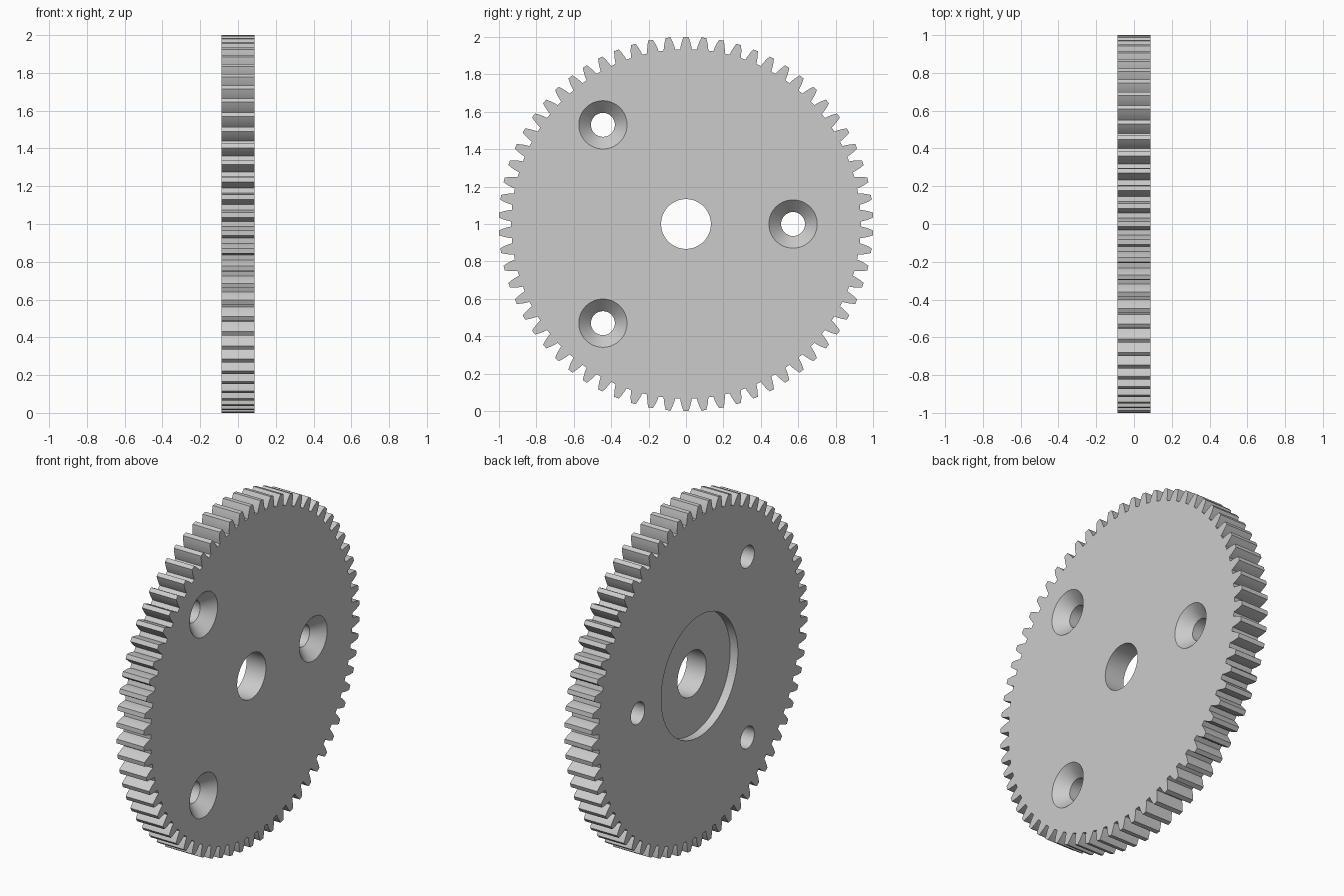
import bpy
import bmesh
import math
from mathutils import Matrix

if "Cube" in bpy.data.objects:
    bpy.data.objects.remove(bpy.data.objects["Cube"], do_unlink=True)

TEETH = 66
HALF = 0.088          # half thickness of the wheel
HUB_Z = 1.0           # height of the axle

steel = bpy.data.materials.new("plain grey")
steel.use_nodes = True
grey = (0.6, 0.6, 0.6, 1.0)
steel.diffuse_color = grey
steel.node_tree.nodes["Principled BSDF"].inputs["Base Color"].default_value = grey


def make_object(name, bm):
    bmesh.ops.recalc_face_normals(bm, faces=bm.faces)
    mesh = bpy.data.meshes.new(name)
    bm.to_mesh(mesh)
    bm.free()
    mesh.materials.append(steel)
    obj = bpy.data.objects.new(name, mesh)
    bpy.context.collection.objects.link(obj)
    return obj


def turned(name, profile, y=0.0, z=HUB_Z, sides=64):
    """Closed solid turned around the x axis from (x, radius) pairs."""
    bm = bmesh.new()
    rings = []
    for x, r in profile:
        rings.append([bm.verts.new((x, y + r * math.cos(a), z + r * math.sin(a)))
                      for a in (math.tau * i / sides for i in range(sides))])
    for low, high in zip(rings, rings[1:]):
        for i in range(sides):
            j = (i + 1) % sides
            bm.faces.new((low[i], low[j], high[j], high[i]))
    bm.faces.new(rings[0])
    bm.faces.new(rings[-1])
    return make_object(name, bm)


# Toothed blank: one curved flank, mirrored and repeated around the rim
flank = [(0.934, 0.031), (0.952, 0.028), (0.971, 0.0232), (0.988, 0.0175), (1.0, 0.013)]
tooth = [(r, -w) for r, w in flank] + [(r, w) for r, w in reversed(flank)]
bm = bmesh.new()
outline = []
for k in range(TEETH):
    middle = math.pi / 2 + math.tau * k / TEETH
    for r, w in tooth:
        a = middle + w / r
        outline.append(bm.verts.new((-HALF, r * math.cos(a), HUB_Z + r * math.sin(a))))
face = bm.faces.new(outline)
side = bmesh.ops.extrude_face_region(bm, geom=[face], use_keep_orig=True)
moved = [v for v in side["geom"] if isinstance(v, bmesh.types.BMVert)]
bmesh.ops.transform(bm, matrix=Matrix.Translation((2 * HALF, 0, 0)), verts=moved)
gear = make_object("gear_wheel", bm)

# Axle bore and the shallow round recess on the back face
out = HALF + 0.05
cutters = [turned("bore_cutter", [(-out, 0.355), (-HALF + 0.05, 0.355),
                                  (-HALF + 0.05, 0.133), (out, 0.133)], sides=96)]

# Three countersunk screw holes
for y, z in ((0.572, 1.0), (-0.444, 1.53), (-0.444, 0.47)):
    cutters.append(turned("screw_hole_cutter",
                          [(-out, 0.064), (HALF - 0.068, 0.064),
                           (HALF, 0.129), (out, 0.129)], y, z))

for cutter in cutters:
    cutter.hide_render = True
    cut = gear.modifiers.new(cutter.name, "BOOLEAN")
    cut.operation = "DIFFERENCE"
    cut.solver = "EXACT"
    cut.object = cutter

# Keep the finished cut shape and drop the cutters
bpy.context.view_layer.update()
evaluated = gear.evaluated_get(bpy.context.evaluated_depsgraph_get())
finished = bpy.data.meshes.new_from_object(evaluated)
gear.modifiers.clear()
gear.data = finished
for cutter in cutters:
    bpy.data.objects.remove(cutter, do_unlink=True)

bpy.ops.object.select_all(action="DESELECT")
gear.select_set(True)
bpy.context.view_layer.objects.active = gear
bpy.ops.object.shade_smooth_by_angle(angle=math.radians(25))
